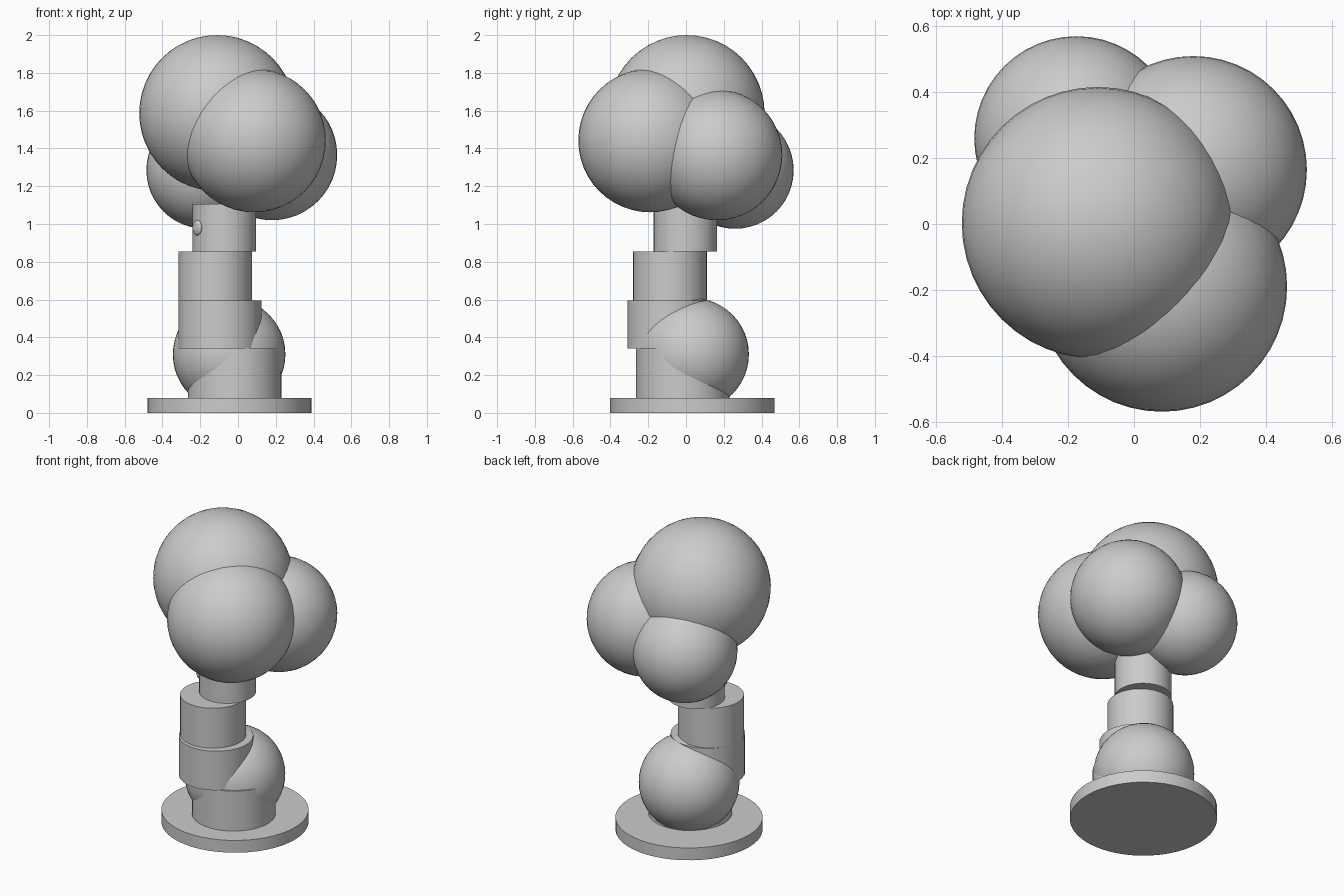
import bpy
import math

cube = bpy.data.objects.get("Cube")
if cube:
    bpy.data.objects.remove(cube, do_unlink=True)

# One plain grey for the whole tree
GREY = (0.6, 0.6, 0.6, 1.0)
grey = bpy.data.materials.new("plain_grey")
grey.use_nodes = True
grey.diffuse_color = GREY
bsdf = next(n for n in grey.node_tree.nodes if n.type == 'BSDF_PRINCIPLED')
bsdf.inputs["Base Color"].default_value = GREY
bsdf.inputs["Roughness"].default_value = 0.8


def finish(name):
    obj = bpy.context.object
    obj.name = name
    obj.data.materials.append(grey)
    bpy.ops.object.shade_smooth_by_angle(angle=math.radians(40))
    return obj


def drum(name, x, y, radius, bottom, top):
    bpy.ops.mesh.primitive_cylinder_add(
        vertices=48, radius=radius, depth=top - bottom,
        location=(x, y, (bottom + top) / 2))
    return finish(name)


def ball(name, x, y, z, radius):
    bpy.ops.mesh.primitive_uv_sphere_add(
        segments=48, ring_count=24, radius=radius, location=(x, y, z))
    return finish(name)


# Round ground plate
drum("base_plate", -0.045, 0.033, 0.435, 0.0, 0.08)

# Offset, tapering trunk drums
drum("trunk_lower", -0.018, -0.018, 0.247, 0.08, 0.34)
drum("trunk_middle", -0.095, -0.09, 0.22, 0.34, 0.595)
drum("trunk_upper", -0.12, -0.085, 0.195, 0.595, 0.855)
drum("trunk_top", -0.073, -0.003, 0.168, 0.855, 1.107)

# Bush resting against the back of the trunk
ball("bush", -0.047, 0.035, 0.31, 0.298)

# Small knot pressed into the top drum
angle = math.radians(212)
knot = ball("trunk_knot", -0.073 + 0.168 * math.cos(angle),
            -0.003 + 0.168 * math.sin(angle), 0.98, 0.04)
knot.scale.x = 0.4
knot.rotation_euler.z = angle

# Crown of overlapping leaf balls
ball("crown_top", -0.11, 0.003, 1.587, 0.413)
ball("crown_front", 0.085, -0.19, 1.442, 0.38)
ball("crown_left", 0.18, 0.165, 1.365, 0.345)
ball("crown_back", -0.175, 0.26, 1.285, 0.31)
